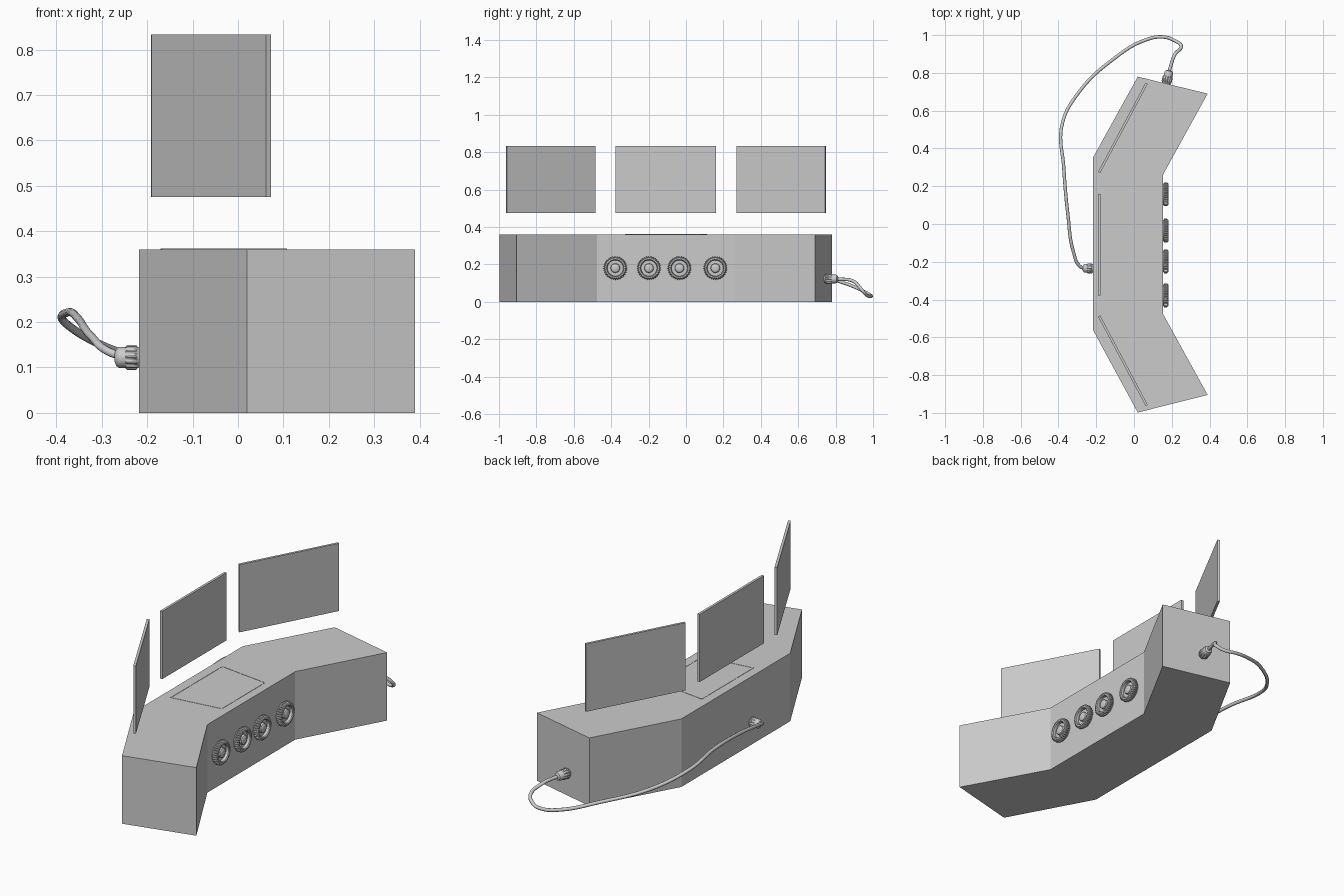
import bpy, bmesh, math
from mathutils import Vector

if "Cube" in bpy.data.objects:
    bpy.data.objects.remove(bpy.data.objects["Cube"])


def finish(name, bm, smooth=False):
    bmesh.ops.recalc_face_normals(bm, faces=bm.faces)
    me = bpy.data.meshes.new(name)
    bm.to_mesh(me)
    bm.free()
    ob = bpy.data.objects.new(name, me)
    bpy.context.collection.objects.link(ob)
    if smooth:
        bpy.ops.object.select_all(action='DESELECT')
        ob.select_set(True)
        bpy.context.view_layer.objects.active = ob
        bpy.ops.object.shade_smooth_by_angle(angle=math.radians(35))
    return ob


def prism(name, outline, z0, z1):
    bm = bmesh.new()
    f = bm.faces.new([bm.verts.new((x, y, z0)) for x, y in outline])
    top = bmesh.ops.extrude_face_region(bm, geom=[f])
    bmesh.ops.translate(bm, vec=(0, 0, z1 - z0),
                        verts=[g for g in top['geom'] if isinstance(g, bmesh.types.BMVert)])
    return finish(name, bm)


def bar(name, a, b, width, z0, z1):
    """Upright slab between two plan points."""
    a, b = Vector(a), Vector(b)
    d = (b - a).normalized()
    n = Vector((-d.y, d.x)) * width / 2
    return prism(name, [a + n, b + n, b - n, a - n], z0, z1)


def turned(name, profile, loc, direction, teeth):
    """Lathe (radius, height, tooth depth) rings; teeth cut into the rings that have depth."""
    bm = bmesh.new()
    n = teeth * 4
    rings = []
    for r, h, depth in profile:
        ring = []
        for i in range(n):
            rr = r - (depth if i % 4 >= 2 else 0)
            a = 2 * math.pi * i / n
            ring.append(bm.verts.new((rr * math.cos(a), rr * math.sin(a), h)))
        rings.append(ring)
    for p, q in zip(rings, rings[1:]):
        for i in range(n):
            j = (i + 1) % n
            bm.faces.new((p[i], p[j], q[j], q[i]))
    bm.faces.new(rings[0])
    bm.faces.new(rings[-1])
    ob = finish(name, bm, True)
    ob.location = loc
    ob.rotation_euler = Vector(direction).to_track_quat('Z', 'Y').to_euler()
    return ob


# Angled desk body
prism("console_body", [(-.218, .35), (.02, .78), (.39, .69), (.153, .26),
                       (.153, -.475), (.39, -.905), (.02, -.998), (-.218, -.56)], 0, .36)

# Three floating screens
for name, a, b in (("centre_screen", (-.185, -.378), (-.185, .16)),
                   ("left_screen", (-.185, -.487), (.067, -.96)),
                   ("right_screen", (-.185, .272), (.067, .745))):
    bar(name, a, b, .013, .475, .833)

# Thin tapered border of the desk-top panel
pts = [(-.168, .108), (.105, .074), (.105, -.286), (-.168, -.323)]
for i in range(4):
    bar("panel_border", pts[i], pts[(i + 1) % 4], .006, .358, .3615)

# Toothed dials with recessed face and domed hub
for y in (-.378, -.198, -.035, .157):
    turned("dial", [(.057, 0, 0), (.057, .004, 0), (.063, .007, .005), (.063, .022, .005),
                    (.056, .029, .003), (.047, .03, 0), (.043, .026, 0), (.042, .012, 0),
                    (.025, .012, 0), (.023, .022, 0), (.018, .026, 0), (.008, .028, 0)],
           (.153, y, .18), (1, 0, 0), 32)

# Cable plugs: ribbed collar with a narrower neck
plug = [(.022, 0, 0), (.024, .004, 0), (.027, .006, .004), (.027, .026, .004),
        (.023, .03, 0), (.023, .044, .0), (.019, .05, 0), (.009, .054, 0)]
turned("back_plug", plug, (-.218, -.235, .122), (-1, 0, 0), 12)
end_dir = Vector((.24, .97, 0)).normalized()
base = Vector((.17, .7435, .122))
turned("end_plug", [(r, h * 1.35, t) for r, h, t in plug], base, end_dir, 12)

# Cable sweeping round the back
path = [(-.25, -.235, .122), (-.285, -.225, .135), (-.32, -.15, .165), (-.35, .05, .205),
        (-.372, .3, .222), (-.382, .52, .2), (-.29, .7, .145), (-.1, .88, .088),
        (.05, .97, .045), (.155, .99, .03), (.222, .967, .035), (.25, .943, .06),
        (.215, .895, .11), tuple(base + end_dir * .065)]
cu = bpy.data.curves.new("cable", 'CURVE')
cu.dimensions = '3D'
cu.bevel_depth = .009
cu.bevel_resolution = 3
cu.use_fill_caps = True
sp = cu.splines.new('BEZIER')
sp.bezier_points.add(len(path) - 1)
for bp, co in zip(sp.bezier_points, path):
    bp.co = co
    bp.handle_left_type = bp.handle_right_type = 'AUTO'
bpy.context.collection.objects.link(bpy.data.objects.new("cable", cu))
